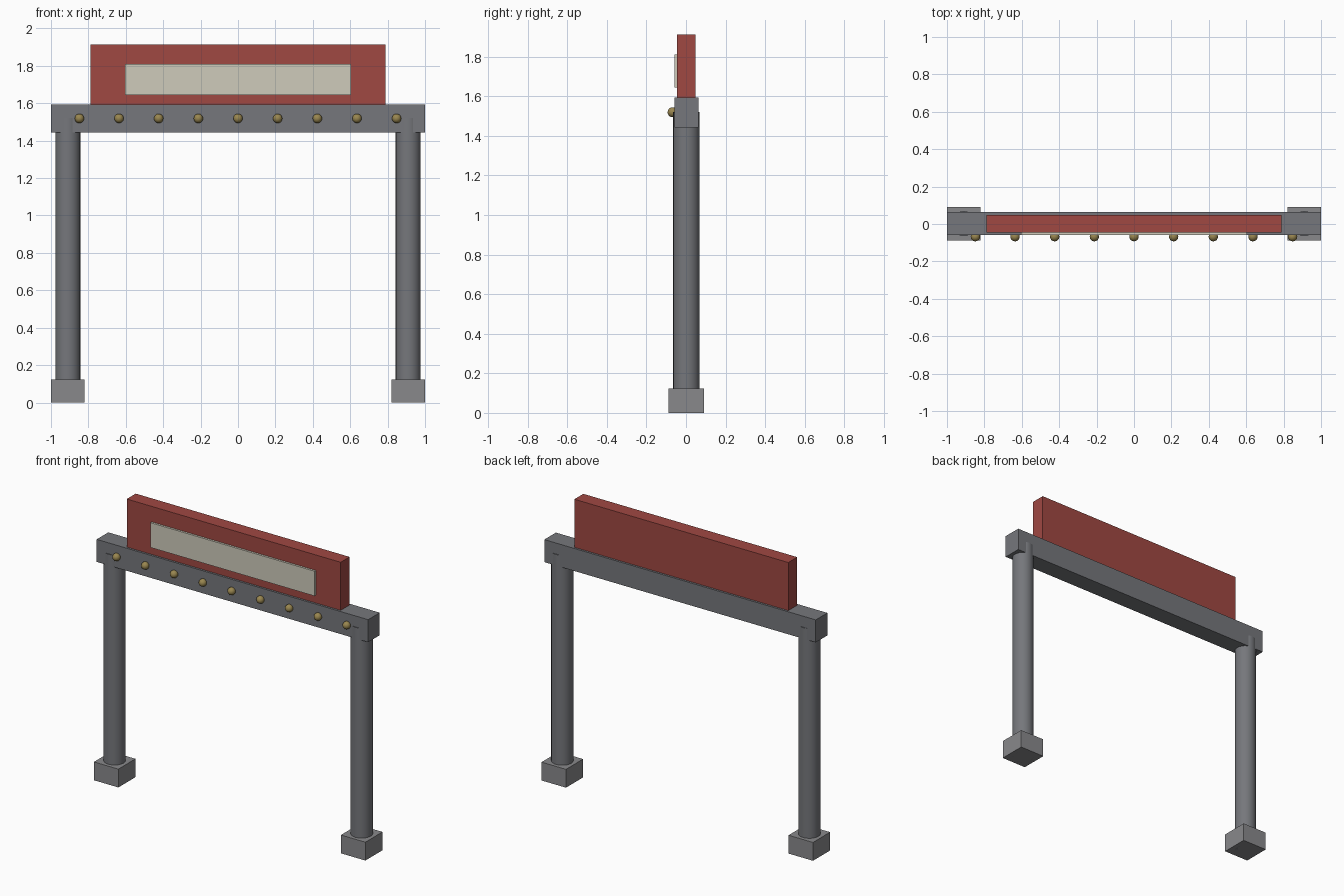
import bpy
import math

if "Cube" in bpy.data.objects:
    bpy.data.objects.remove(bpy.data.objects["Cube"])

CY = 0.002  # shared depth centre; the bulbs overhang the front


def material(name, rgb):
    m = bpy.data.materials.new(name)
    m.diffuse_color = (*rgb, 1.0)
    m.use_nodes = True
    m.node_tree.nodes["Principled BSDF"].inputs["Base Color"].default_value = m.diffuse_color
    return m


def finish(name, mat=None):
    ob = bpy.context.object
    ob.name = name
    if mat:
        ob.data.materials.append(mat)
    return ob


def box(name, x, y, z, mat=None):
    """Box from (min, max) pairs on each axis."""
    bpy.ops.mesh.primitive_cube_add(
        size=1, location=[(a + b) / 2 for a, b in (x, y, z)])
    bpy.context.object.scale = [b - a for a, b in (x, y, z)]
    bpy.ops.object.transform_apply(location=False, rotation=False, scale=True)
    return finish(name, mat)


steel = material("steel", (0.18, 0.185, 0.2))
stone = material("stone", (0.25, 0.25, 0.26))
red = material("red_paint", (0.35, 0.065, 0.055))
cream = material("cream_panel", (0.62, 0.6, 0.5))
brass = material("brass_bulb", (0.32, 0.24, 0.08))

# Footings and round posts
for side, s in (("left", -1), ("right", 1)):
    x = s * 0.91
    box(f"{side}_footing", (x - 0.09, x + 0.09), (CY - 0.09, CY + 0.09), (0, 0.122), stone)
    bpy.ops.mesh.primitive_cylinder_add(
        vertices=24, radius=0.067, depth=1.52, location=(x, CY, 0.76))
    finish(f"{side}_post", steel)
    bpy.ops.object.shade_smooth_by_angle(angle=math.radians(40))

# Cross beam, sign board and inset face panel
box("cross_beam", (-1, 1), (CY - 0.061, CY + 0.061), (1.443, 1.593), steel)
box("sign_board", (-0.788, 0.788), (CY - 0.047, CY + 0.047), (1.593, 1.913), red)
box("sign_panel", (-0.605, 0.605), (CY - 0.061, CY - 0.04), (1.645, 1.81), cream)

# Row of bulbs along the front of the beam
for i in range(9):
    bpy.ops.mesh.primitive_uv_sphere_add(
        segments=16, ring_count=10, radius=0.025,
        location=(-0.848 + i * 0.212, -0.068, 1.519))
    finish(f"bulb_{i + 1}", brass)
    bpy.ops.object.shade_smooth_by_angle(angle=math.radians(60))
